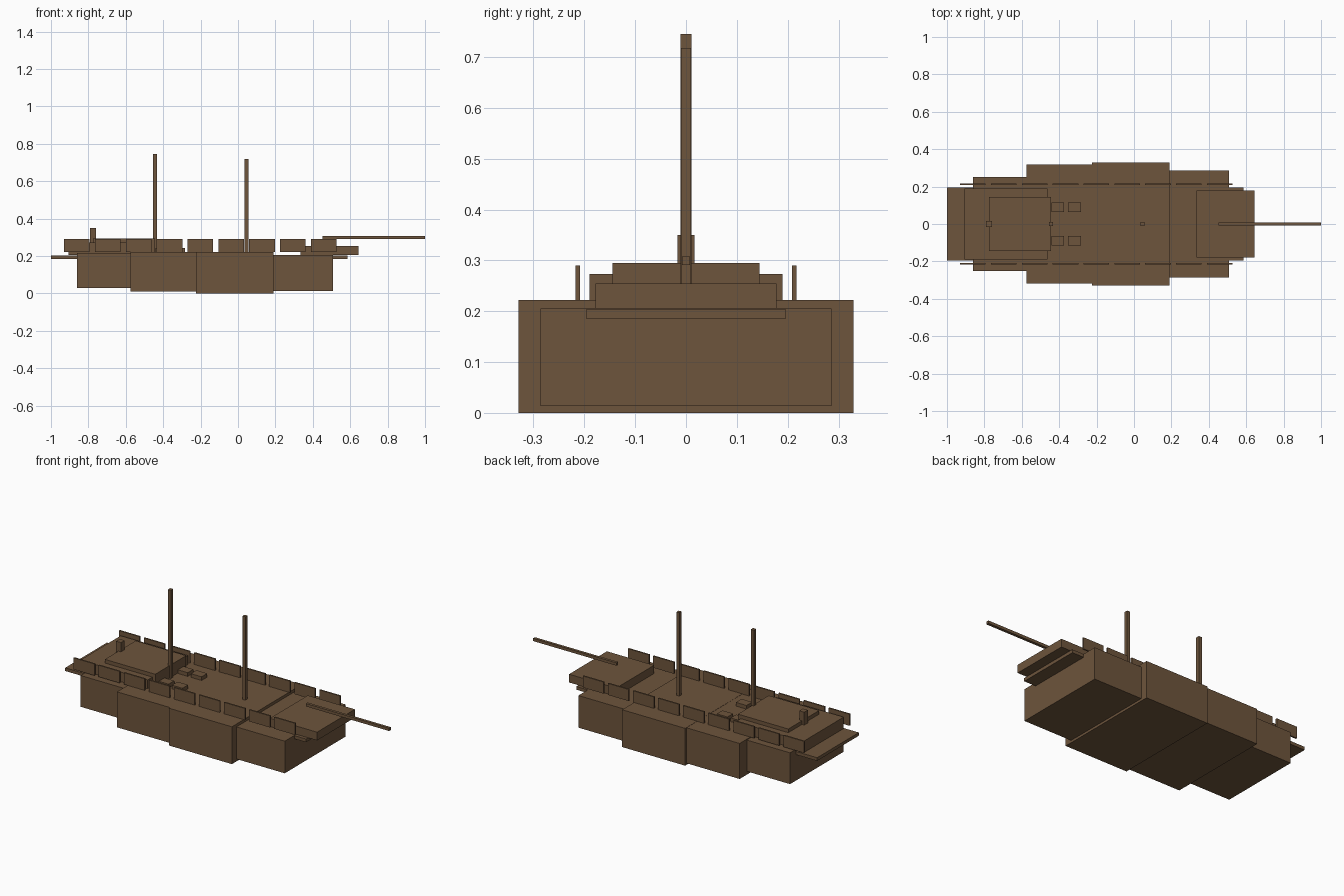
import bpy, bmesh
from mathutils import Vector

if "Cube" in bpy.data.objects:
    bpy.data.objects.remove(bpy.data.objects["Cube"])

wood = bpy.data.materials.new("wood")
wood.diffuse_color = (0.155, 0.09, 0.045, 1)
wood.use_nodes = True
wood.node_tree.nodes["Principled BSDF"].inputs["Base Color"].default_value = wood.diffuse_color


def box(name, x, y, z):
    """Axis-aligned box from (min, max) ranges."""
    lo, hi = Vector((x[0], y[0], z[0])), Vector((x[1], y[1], z[1]))
    mid, size = (lo + hi) / 2, hi - lo
    bm = bmesh.new()
    bmesh.ops.create_cube(bm, size=1)
    bmesh.ops.scale(bm, vec=size, verts=bm.verts)
    mesh = bpy.data.meshes.new(name)
    bm.to_mesh(mesh)
    bm.free()
    mesh.materials.append(wood)
    ob = bpy.data.objects.new(name, mesh)
    ob.location = mid
    bpy.context.collection.objects.link(ob)
    return ob


def centred(name, x, half_width, z):
    return box(name, x, (-half_width, half_width), z)


# Hull sections, stern to bow
centred("hull_stern", (-0.86, -0.575), 0.25, (0.03, 0.216))
centred("hull_aft", (-0.575, -0.225), 0.317, (0.01, 0.221))
centred("hull_middle", (-0.225, 0.19), 0.329, (0, 0.222))
centred("hull_bow", (0.19, 0.508), 0.286, (0.014, 0.205))

# Decks
centred("main_deck", (-1.0, 0.585), 0.196, (0.185, 0.204))
centred("quarter_deck", (-0.905, -0.462), 0.19, (0.205, 0.273))
centred("poop_deck", (-0.775, -0.443), 0.145, (0.22, 0.295))
centred("forecastle", (0.335, 0.645), 0.178, (0.205, 0.254))

# Masts, bowsprit and stern lantern
centred("aft_mast", (-0.454, -0.434), 0.011, (0.22, 0.745))
centred("fore_mast", (0.036, 0.055), 0.01, (0.2, 0.718))
centred("bowsprit", (0.452, 1.0), 0.008, (0.291, 0.308))
centred("stern_lantern", (-0.79, -0.758), 0.017, (0.24, 0.35))

# Bulwark panels and deck hatches on both sides
for side, s in (("left", 1), ("right", -1)):
    for i in range(9):
        x = -0.93 + i * 0.165
        box(f"bulwark_{side}_{i + 1}", (x, x + 0.137),
            sorted((s * 0.208, s * 0.217)), (0.221, 0.29))
    for i, x in enumerate(((-0.44, -0.375), (-0.354, -0.284))):
        box(f"hatch_{side}_{i + 1}", x,
            sorted((s * 0.063, s * 0.116)), (0.21, 0.243))
